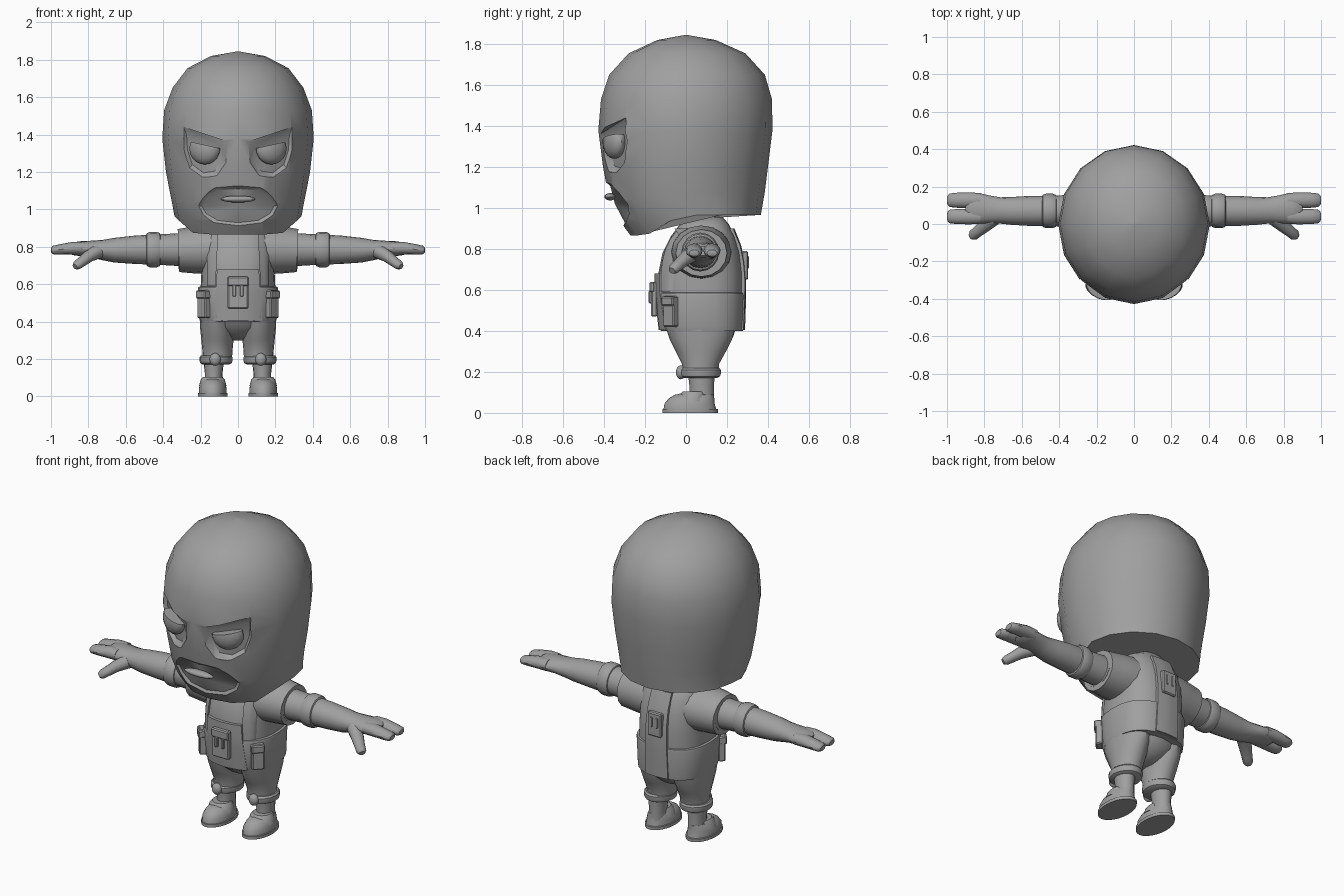
import bpy, bmesh, math
from mathutils import Vector, Matrix
from mathutils.bvhtree import BVHTree

if "Cube" in bpy.data.objects:
    bpy.data.objects.remove(bpy.data.objects["Cube"])

grey = bpy.data.materials.new("plain_grey")
grey.diffuse_color = (0.35, 0.35, 0.35, 1)
grey.use_nodes = True
grey.node_tree.nodes["Principled BSDF"].inputs["Base Color"].default_value = grey.diffuse_color


def finish(name, bm, mirror=False):
    bmesh.ops.recalc_face_normals(bm, faces=bm.faces)
    me = bpy.data.meshes.new(name)
    bm.to_mesh(me)
    bm.free()
    me.materials.append(grey)
    ob = bpy.data.objects.new(name, me)
    bpy.context.collection.objects.link(ob)
    if mirror:
        ob.modifiers.new("mirror", 'MIRROR')
    return ob


def loft(name, rings, mirror=False):
    """Skin a list of equal point rings and cap both ends."""
    bm = bmesh.new()
    vs = [[bm.verts.new(p) for p in r] for r in rings]
    n = len(vs[0])
    for a, b in zip(vs, vs[1:]):
        for i in range(n):
            bm.faces.new((a[i], a[(i + 1) % n], b[(i + 1) % n], b[i]))
    bm.faces.new(vs[0])
    bm.faces.new(vs[-1])
    return finish(name, bm, mirror)


def ring(z, cx, rx, yf, yb, n=24, e=2.0):
    """Horizontal superellipse between a front and a back y."""
    cy, ry = (yf + yb) / 2, (yb - yf) / 2
    pts = []
    for i in range(n):
        a = 2 * math.pi * i / n
        s, c = math.sin(a), math.cos(a)
        pts.append(Vector((cx + rx * math.copysign(abs(s) ** (2 / e), s),
                           cy - ry * math.copysign(abs(c) ** (2 / e), c), z)))
    return pts


def stack(name, rows, cx=0, n=24, e=2.0, mirror=False):
    return loft(name, [ring(z, cx, rx, yf, yb, n, e) for z, rx, yf, yb in rows], mirror)


def tube(name, rows, n=16):
    """Mirrored limb from rows of x, y, z, flat radius, upright radius."""
    rings = []
    for k, (x, y, z, ra, rb) in enumerate(rows):
        d = Vector(rows[min(k + 1, len(rows) - 1)][:3]) - Vector(rows[max(k - 1, 0)][:3])
        u = Vector((0, 0, 1)).cross(d).normalized()
        v = d.cross(u).normalized()
        rings.append([Vector((x, y, z)) + u * ra * math.cos(2 * math.pi * i / n)
                      + v * rb * math.sin(2 * math.pi * i / n) for i in range(n)])
    return loft(name, rings, True)


def box(name, centre, size, rot=0, mirror=False, bevel=0.006):
    bm = bmesh.new()
    m = Matrix.Translation(centre) @ Matrix.Rotation(rot, 4, 'Z') @ Matrix.Diagonal((*size, 1))
    bmesh.ops.create_cube(bm, size=1, matrix=m)
    bmesh.ops.bevel(bm, geom=bm.edges[:], offset=bevel, segments=1, affect='EDGES')
    return finish(name, bm, mirror)


def ball(name, centre, radii, rot=0, mirror=False, lid=None):
    bm = bmesh.new()
    m = Matrix.Translation(centre) @ Matrix.Rotation(rot, 4, 'Z') @ Matrix.Diagonal((*radii, 1))
    bmesh.ops.create_uvsphere(bm, u_segments=16, v_segments=10, radius=1, matrix=m)
    if lid:
        cut = bmesh.ops.bisect_plane(bm, geom=bm.verts[:] + bm.edges[:] + bm.faces[:],
                                     plane_co=lid[0], plane_no=lid[1], clear_outer=True)
        edges = [g for g in cut['geom_cut'] if isinstance(g, bmesh.types.BMEdge)]
        bmesh.ops.holes_fill(bm, edges=edges)
    return finish(name, bm, mirror)


def tree(ob):
    return BVHTree.FromPolygons([v.co for v in ob.data.vertices],
                                [p.vertices[:] for p in ob.data.polygons])


def hit(bvh, x, z, side=-1):
    p = bvh.ray_cast(Vector((x, side, z)), Vector((0, -side, 0)))[0]
    return p.y if p else bvh.find_nearest(Vector((x, side * 0.1, z)))[0].y


def patch(name, bvh, corners, thick, side=-1, mirror=False, n=6):
    """Raised cloth panel draped on a body; corners are x, z pairs."""
    a, b, c, d = [Vector(p) for p in corners]
    bm = bmesh.new()
    layers = []
    for off in (-0.01, thick):
        g = []
        for j in range(n + 1):
            row = []
            for i in range(n + 1):
                p = a.lerp(b, i / n).lerp(d.lerp(c, i / n), j / n)
                row.append(bm.verts.new((p.x, hit(bvh, p.x, p.y, side) + side * off, p.y)))
            g.append(row)
        for j in range(n):
            for i in range(n):
                bm.faces.new((g[j][i], g[j][i + 1], g[j + 1][i + 1], g[j + 1][i]))
        layers.append(g[0][:-1] + [r[-1] for r in g[:-1]] + g[-1][:0:-1] + [r[0] for r in g[:0:-1]])
    lo, hi = layers
    for i in range(len(lo)):
        k = (i + 1) % len(lo)
        bm.faces.new((lo[i], lo[k], hi[k], hi[i]))
    return finish(name, bm, mirror)


# Head: egg shape whose front rim dips to a chin
head_rows = [(1.845, .004, -.004, .004, 0), (1.82, .145, -.14, .145, 0), (1.755, .27, -.28, .29, 0),
             (1.65, .35, -.375, .385, 0), (1.53, .395, -.415, .42, 0), (1.38, .405, -.428, .422, 0),
             (1.2, .385, -.405, .4, 0), (1.08, .362, -.375, .385, .04),
             (1.01, .348, -.325, .373, .07), (.965, .34, -.27, .365, .1)]
rings = []
for z, rx, yf, yb, dip in head_rows:
    pts = ring(z, 0, rx, yf, yb, 16)
    for p in pts:
        t = min(max(-p.y / .22, 0), 1)
        p.z -= dip * t * t * (3 - 2 * t)
    rings.append(pts)
head = loft("head", rings)
head_bvh = tree(head)


def recess(outer, inner, depth, mirror):
    """Cut a sloped opening whose floor follows the head."""
    bm = bmesh.new()
    rows = [[bm.verts.new((x, -.7, z)) for x, z in outer],
            [bm.verts.new((x, hit(head_bvh, x, z) - .004, z)) for x, z in outer],
            [bm.verts.new((x, hit(head_bvh, x, z) + depth, z)) for x, z in inner]]
    n = len(outer)
    mx, mz = sum(p[0] for p in inner) / n, sum(p[1] for p in inner) / n
    mid = bm.verts.new((mx, hit(head_bvh, mx, mz) + depth, mz))
    bm.faces.new(rows[0])
    for i in range(n):
        k = (i + 1) % n
        for a, b in zip(rows, rows[1:]):
            bm.faces.new((a[i], a[k], b[k], b[i]))
        bm.faces.new((rows[2][i], rows[2][k], mid))
    bmesh.ops.triangulate(bm, faces=bm.faces[:])
    cutter = finish("cutter", bm, mirror)
    mod = head.modifiers.new("cut", 'BOOLEAN')
    mod.operation, mod.solver, mod.object = 'DIFFERENCE', 'EXACT', cutter
    bpy.context.view_layer.objects.active = head
    bpy.ops.object.modifier_apply(modifier="cut")
    bpy.data.objects.remove(cutter)


# Eye openings and mouth opening
recess([(.29, 1.44), (.05, 1.36), (.06, 1.25), (.11, 1.18), (.19, 1.17), (.26, 1.22), (.29, 1.32)],
       [(.275, 1.40), (.09, 1.34), (.09, 1.26), (.125, 1.205), (.185, 1.195), (.245, 1.24), (.27, 1.32)],
       .03, True)
half = [(0, 1.13), (.12, 1.12), (.18, 1.075), (.215, 1.02), (.19, .97), (.12, .925), (0, .91)]
full = half + [(-x, z) for x, z in half[-2:0:-1]]
recess(full, [(x * .9, 1.015 + (z - 1.015) * .82) for x, z in full], .018, False)
ball("eyeball", (.178, -.35, 1.325), (.088, .05, .085), .42, True, ((.178, 0, 1.345), (-.22, 0, 1)))
ball("lips", (0, -.37, 1.055), (.095, .028, .018))

# Torso, neck and waistband
torso = stack("torso", [(.40, .195, -.115, .272), (.58, .2, -.135, .278), (.68, .195, -.135, .278),
                        (.78, .195, -.115, .265), (.86, .185, -.075, .24), (.92, .15, -.03, .21),
                        (.955, .09, 0, .18)], e=2.5)
torso_bvh = tree(torso)
stack("neck", [(.9, .09, 0, .17), (1.0, .085, .005, .165)])
stack("vest_waist", [(.40, .203, -.122, .278), (.42, .208, -.13, .28), (.57, .215, -.145, .286),
                     (.585, .212, -.142, .284), (.59, .19, -.12, .27)], e=2.5)

# Vest panels and pouches
patch("apron", torso_bvh, [(-.13, .405), (.13, .405), (.112, .68), (-.112, .68)], .018)
patch("vest_strap", torso_bvh, [(.12, .59), (.165, .59), (.168, .90), (.105, .90)], .014, mirror=True)
patch("back_panel", torso_bvh, [(-.075, .405), (.075, .405), (.065, .90), (-.065, .90)], .016, 1)
box("front_pouch", (0, -.155, .555), (.11, .03, .17))
box("front_pouch_flap", (0, -.165, .615), (.116, .026, .05))
box("front_pouch_clip", (.02, -.172, .565), (.018, .02, .06), mirror=True, bevel=.003)
box("back_pouch", (0, .288, .72), (.09, .03, .14))
box("back_pouch_clip", (.018, .302, .735), (.014, .012, .06), mirror=True, bevel=.003)
box("side_pouch", (.183, -.075, .495), (.07, .04, .15), .85, True)
box("side_pouch_flap", (.186, -.08, .545), (.074, .045, .045), .85, True)

# Sleeves, arms and hands
tube("vest_sleeve", [(.1, .075, .785, .15, .13), (.18, .075, .785, .145, .13), (.24, .075, .783, .135, .125),
                     (.318, .075, .78, .125, .115), (.318, .075, .78, .1, .092), (.29, .075, .78, .095, .09)])
tube("upper_arm", [(.25, .072, .785, .09, .092), (.36, .07, .785, .085, .085), (.45, .07, .785, .08, .08)])
tube("cuff", [(.41, .07, .785, .07, .07), (.418, .07, .785, .086, .088), (.435, .07, .785, .092, .095),
              (.47, .07, .785, .092, .095), (.487, .07, .785, .086, .088), (.495, .07, .785, .07, .07)])
tube("forearm", [(.47, .07, .785, .08, .08), (.56, .07, .784, .08, .075), (.66, .07, .782, .074, .066),
                 (.72, .073, .783, .07, .055), (.78, .078, .788, .075, .045), (.84, .084, .79, .083, .04),
                 (.885, .086, .79, .08, .034), (.9, .086, .79, .06, .022)])
for name, y in (("outer_finger", .127), ("inner_finger", .04)):
    tube(name, [(.82, y, .792, .038, .034), (.88, y, .793, .042, .034), (.95, y, .786, .04, .028),
                (.985, y, .782, .036, .024), (.997, y, .78, .025, .016), (1.0, y, .78, .01, .007)], 12)
tube("thumb", [(.75, .03, .775, .04, .04), (.80, -.01, .748, .036, .032), (.835, -.04, .72, .03, .027),
               (.86, -.06, .702, .029, .025), (.872, -.069, .694, .018, .016)], 12)

# Trousers: hips, legs, rolled cuffs and knee buttons
stack("hips", [(.30, .05, .03, .13), (.325, .10, -.02, .18), (.37, .185, -.075, .23), (.43, .198, -.105, .25)])
stack("trouser_leg", [(.19, .078, -.02, .158), (.24, .08, -.02, .162), (.30, .086, -.05, .195),
                      (.36, .092, -.08, .225), (.42, .095, -.1, .24)], .11, 16, mirror=True)
stack("trouser_cuff", [(.17, .07, -.01, .15), (.178, .084, -.025, .165), (.19, .088, -.03, .17),
                       (.21, .088, -.03, .17), (.219, .08, -.02, .162)], .118, 16, mirror=True)
ball("knee_button", (.122, -.025, .198), (.03, .024, .034), mirror=True)

# Ankles and shoes
stack("ankle", [(.05, .048, .015, .138), (.12, .047, .018, .136), (.19, .055, .01, .14)], .13, 16, mirror=True)
stack("sole", [(0, .08, -.115, .155), (.018, .08, -.115, .155), (.02, .072, -.1, .145)], .135, mirror=True)
stack("shoe", [(.015, .075, -.11, .148), (.045, .074, -.105, .14), (.07, .064, -.085, .138),
               (.088, .05, -.055, .137), (.094, .03, -.03, .13)], .135, mirror=True)
stack("shoe_strap", [(.055, .074, -.04, .1), (.09, .064, -.03, .1), (.105, .052, -.015, .1)], .135, mirror=True)

# Smooth rounded surfaces, keep hard edges
bpy.ops.object.select_all(action='SELECT')
bpy.context.view_layer.objects.active = head
bpy.ops.object.shade_smooth_by_angle(angle=math.radians(35))
